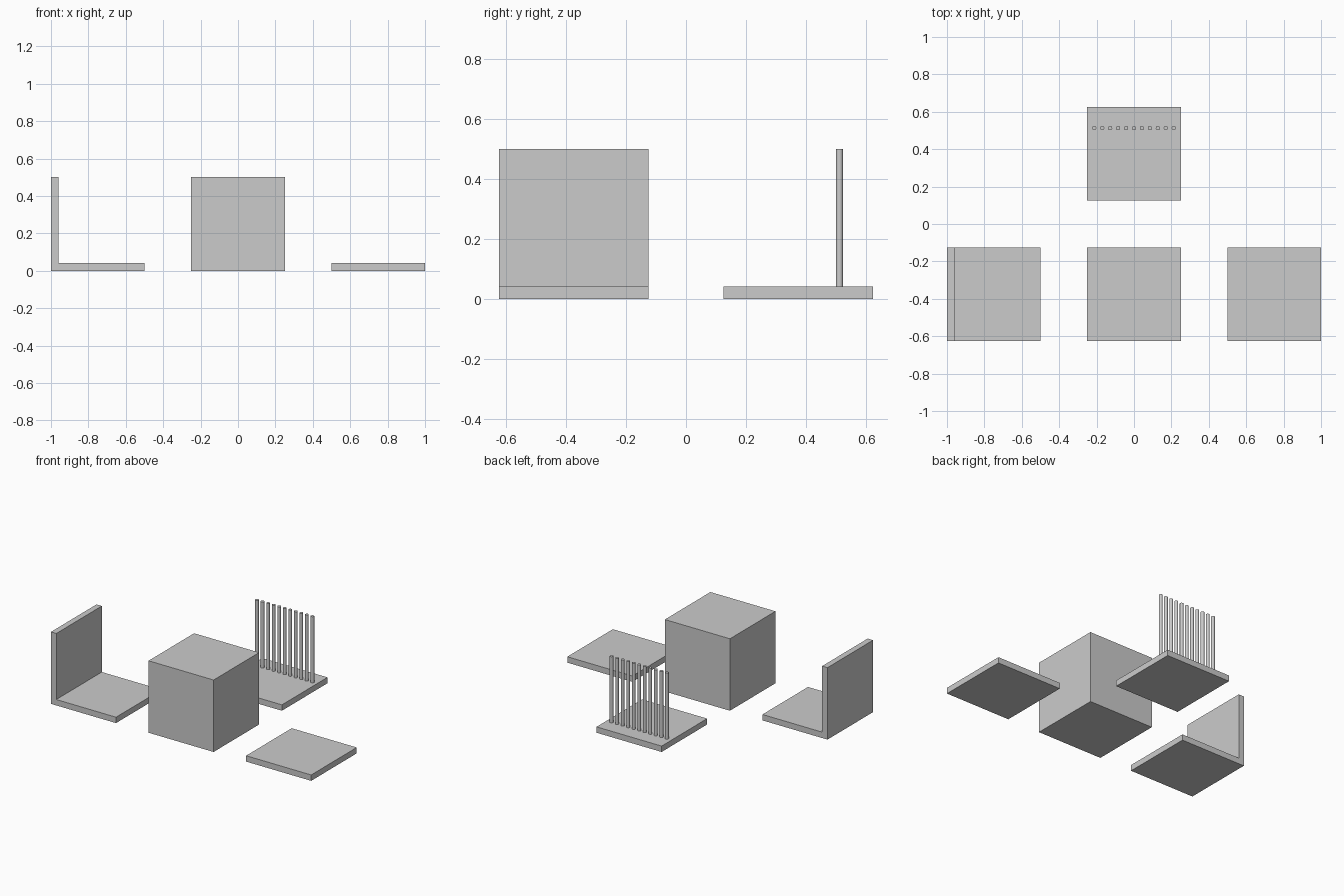
import bpy, bmesh

if "Cube" in bpy.data.objects:
    bpy.data.objects.remove(bpy.data.objects["Cube"])

T = 0.041   # slab thickness
H = 0.5     # cell height


def prism(name, profile, y0, y1):
    """Extrude an x-z profile along y."""
    bm = bmesh.new()
    face = bm.faces.new([bm.verts.new((x, y0, z)) for x, z in profile])
    ext = bmesh.ops.extrude_face_region(bm, geom=[face])
    verts = [g for g in ext["geom"] if isinstance(g, bmesh.types.BMVert)]
    bmesh.ops.translate(bm, verts=verts, vec=(0, y1 - y0, 0))
    bmesh.ops.recalc_face_normals(bm, faces=bm.faces)
    mesh = bpy.data.meshes.new(name)
    bm.to_mesh(mesh)
    bm.free()
    obj = bpy.data.objects.new(name, mesh)
    bpy.context.collection.objects.link(obj)
    return obj


def box(name, x0, x1, y0, y1, z1):
    return prism(name, [(x0, 0), (x1, 0), (x1, z1), (x0, z1)], y0, y1)


# Solid block, plain floor tile and barred floor tile
box("solid_block", -0.25, 0.25, -0.625, -0.125, H)
box("floor_tile", 0.5, 1.0, -0.625, -0.125, T)
box("barred_floor_tile", -0.25, 0.25, 0.125, 0.625, T)

# Floor tile with a wall on its left edge
prism("walled_tile",
      [(-1, 0), (-0.5, 0), (-0.5, T), (-1 + T, T), (-1 + T, H), (-1, H)],
      -0.625, -0.125)

# Row of upright round bars
COUNT, REACH = 11, 0.213
for i in range(COUNT):
    x = -REACH + 2 * REACH * i / (COUNT - 1)
    bpy.ops.mesh.primitive_cylinder_add(
        vertices=16, radius=0.0118, depth=H - T,
        location=(x, 0.513, (H + T) / 2))
    bpy.context.object.name = f"bar_{i + 1}"
    bpy.ops.object.shade_smooth_by_angle()
